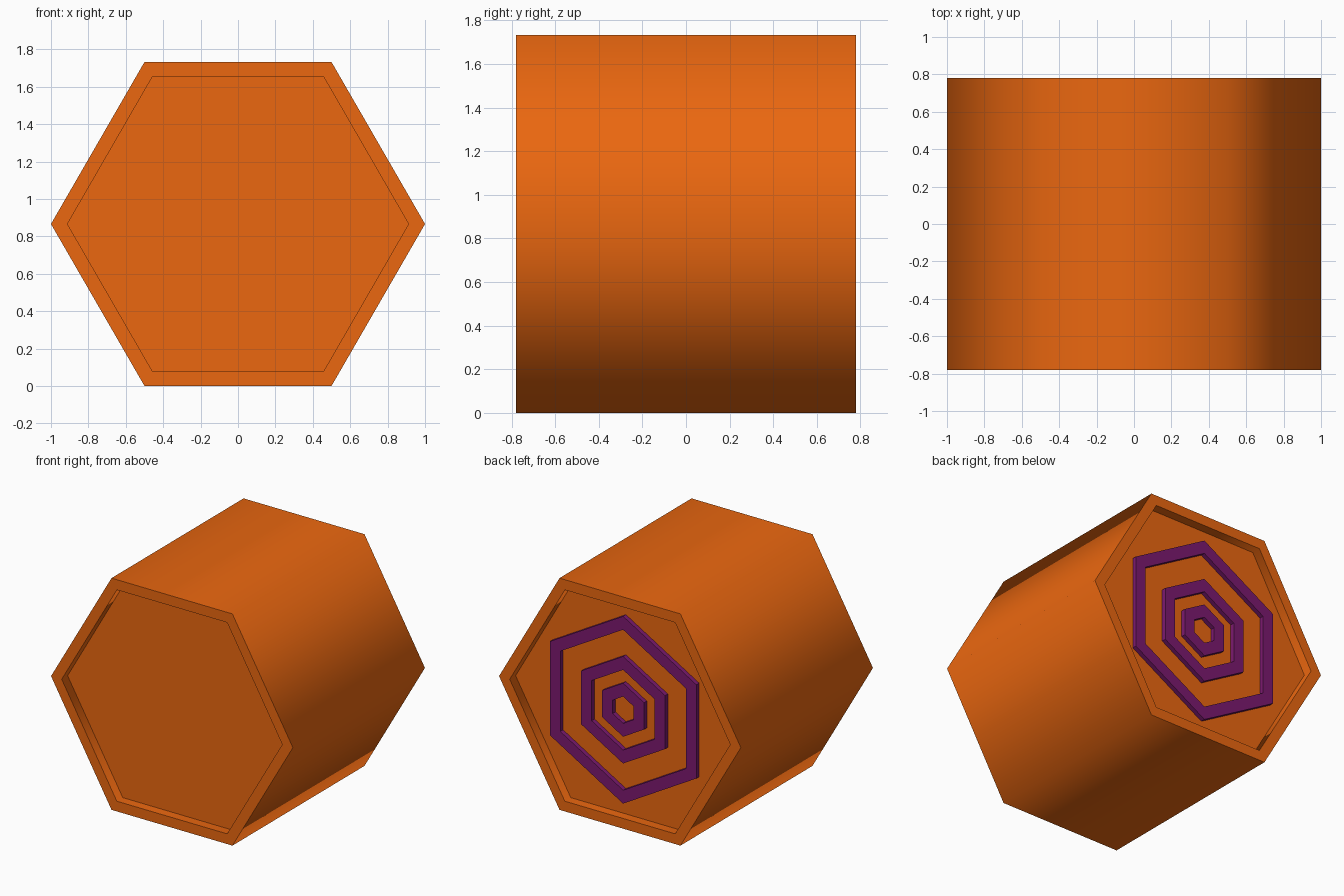
import bpy, bmesh, math

if "Cube" in bpy.data.objects:
    bpy.data.objects.remove(bpy.data.objects["Cube"])

CENTRE_Z = math.sqrt(3) / 2


def material(name, rgb):
    m = bpy.data.materials.new(name)
    m.diffuse_color = (*rgb, 1)
    m.use_nodes = True
    m.node_tree.nodes["Principled BSDF"].inputs["Base Color"].default_value = m.diffuse_color
    return m


def hex_sweep(name, profile, start, closed, mat, smooth=False):
    """Sweep a (radius, y) profile around the y axis in six steps."""
    bm = bmesh.new()
    loops = []
    for r, y in profile:
        angles = [start + i * math.pi / 3 for i in range(6)]
        loops.append([bm.verts.new((r * math.cos(a), y, r * math.sin(a))) for a in angles])
    pairs = list(zip(loops, loops[1:]))
    if closed:
        pairs.append((loops[-1], loops[0]))
    else:
        bm.faces.new(loops[0])
        bm.faces.new(loops[-1])
    for a, b in pairs:
        for i in range(6):
            j = (i + 1) % 6
            bm.faces.new((a[i], a[j], b[j], b[i]))
    bmesh.ops.recalc_face_normals(bm, faces=bm.faces)
    mesh = bpy.data.meshes.new(name)
    bm.to_mesh(mesh)
    bm.free()
    mesh.materials.append(mat)
    obj = bpy.data.objects.new(name, mesh)
    obj.location.z = CENTRE_Z
    bpy.context.collection.objects.link(obj)
    if smooth:
        bpy.ops.object.select_all(action='DESELECT')
        obj.select_set(True)
        bpy.context.view_layer.objects.active = obj
        bpy.ops.object.shade_smooth_by_angle(angle=math.radians(70))
    return obj


orange = material("orange", (0.83, 0.136, 0.005))
purple = material("purple", (0.2, 0.01, 0.16))

# Hexagonal body with a shallow recess at each end
END, FLOOR, RIM = 0.78, 0.71, 0.912
hex_sweep("body", [(RIM, -FLOOR), (RIM, -END), (1, -END),
                   (1, END), (RIM, END), (RIM, FLOOR)], 0, False, orange, True)

# Concentric raised rings on the back panel, points up
for label, r in (("outer", 0.7), ("middle", 0.4), ("inner", 0.2)):
    hex_sweep(label + "_ring", [(r, 0.70), (r, 0.743), (r - 0.1, 0.743), (r - 0.1, 0.70)],
              math.pi / 6, True, purple)
